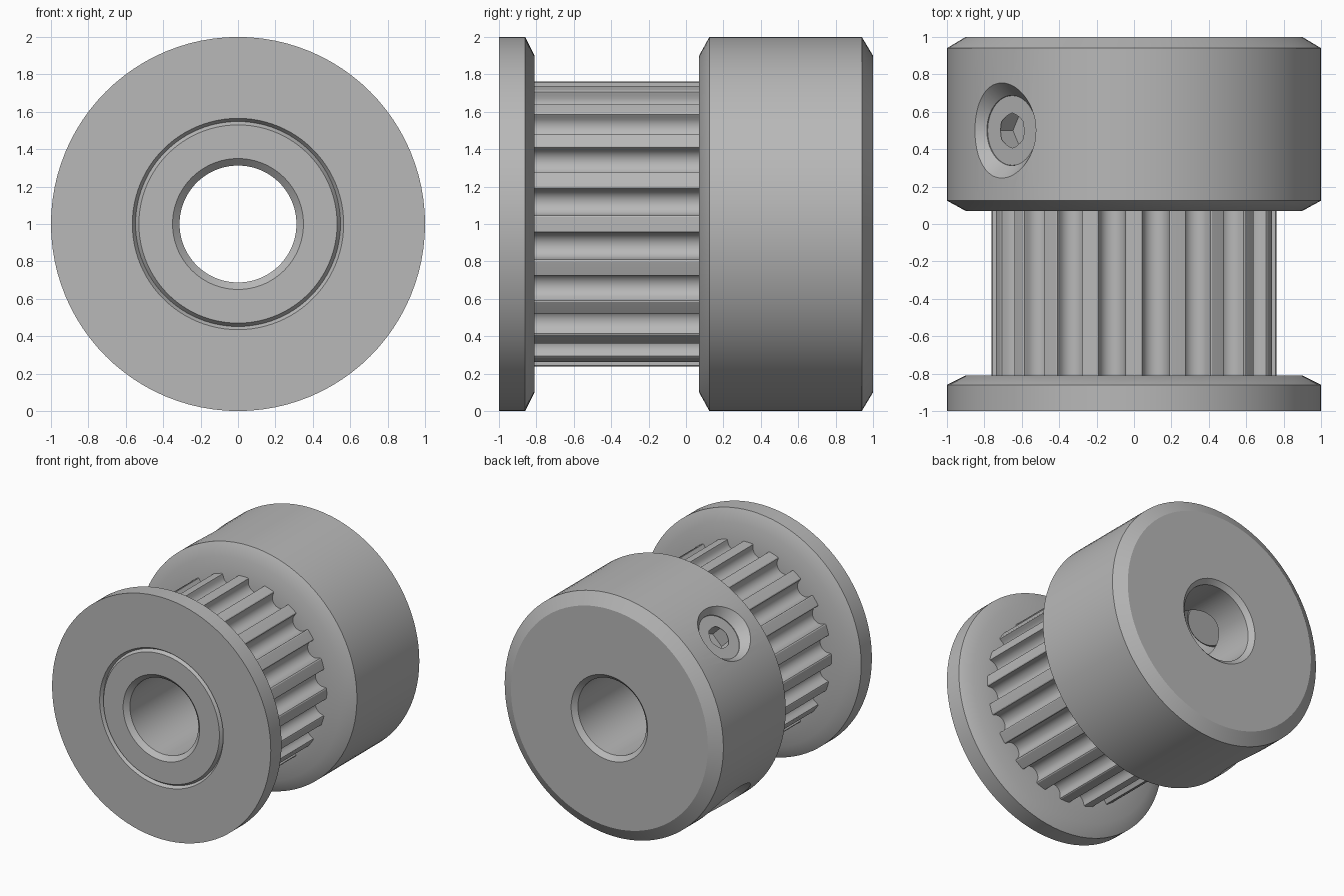
import bpy, bmesh
from math import sin, cos, pi, radians, hypot, atan2

if "Cube" in bpy.data.objects:
    bpy.data.objects.remove(bpy.data.objects["Cube"])

metal = bpy.data.materials.new("grey_metal")
metal.use_nodes = True
GREY = (0.48, 0.48, 0.48, 1)
metal.diffuse_color = GREY
metal.node_tree.nodes["Principled BSDF"].inputs["Base Color"].default_value = GREY


def circle(r, h, n):
    return [(r * cos(2 * pi * i / n), r * sin(2 * pi * i / n), h) for i in range(n)]


def hexagon(r, h, n):
    # hexagon outline sampled with n points, one corner towards +y
    pts = []
    for x, y, z in circle(1, h, n):
        a = (atan2(y, x) + 2 * pi) % (pi / 3) - pi / 6
        k = r * cos(pi / 6) / cos(a - pi / 6 if a > 0 else a + pi / 6)
        # shift so that the corner lies on the y axis
        pts.append((x * k, y * k, z))
    return [(-y, x, z) for x, y, z in pts]


def loft(name, rings, location, rotation, cap=False, closed=False):
    bm = bmesh.new()
    loops = [[bm.verts.new(p) for p in ring] for ring in rings]
    n = len(loops[0])
    pairs = list(zip(loops, loops[1:]))
    if closed:
        pairs.append((loops[-1], loops[0]))
    for a, b in pairs:
        for i in range(n):
            j = (i + 1) % n
            bm.faces.new((a[i], a[j], b[j], b[i]))
    if cap:
        bm.faces.new(loops[0][::-1])
        bm.faces.new(loops[-1])
    if cap or closed:
        bmesh.ops.recalc_face_normals(bm, faces=bm.faces)
    mesh = bpy.data.meshes.new(name)
    bm.to_mesh(mesh)
    bm.free()
    mesh.materials.append(metal)
    obj = bpy.data.objects.new(name, mesh)
    obj.location, obj.rotation_euler = location, rotation
    bpy.context.collection.objects.link(obj)
    return obj


def activate(obj):
    bpy.ops.object.select_all(action='DESELECT')
    obj.select_set(True)
    bpy.context.view_layer.objects.active = obj


def smooth(obj):
    activate(obj)
    bpy.ops.object.shade_smooth_by_angle(angle=radians(30))


AXIS = dict(location=(0, 0, 1), rotation=(-pi / 2, 0, 0))
BORE = 0.3125

# Turned body: bore, grooved front face, flange, hidden core, hub (radius, depth)
profile = [(BORE, -0.965), (0.35, -1), (0.53, -1), (0.548, -0.975), (0.565, -1),
           (1, -1), (1, -0.86), (0.9, -0.81), (0.64, -0.81), (0.64, 0.07),
           (0.9, 0.07), (1, 0.125), (1, 0.94), (0.9, 1), (0.35, 1), (BORE, 0.965)]
body = loft("pulley_body", [circle(r, h, 96) for r, h in profile], closed=True, **AXIS)

# Toothed sleeve: round-bottomed grooves between narrow teeth
TEETH, TIP, CENTRE, ROUND = 20, 0.763, 0.738, 0.07
groove = [(CENTRE - ROUND * cos(a), ROUND * sin(a))
          for a in [radians(d) for d in range(-90, 91, 15)]]
lip = [(0.755, 0.073), (0.762, 0.082)]
groove = [(u, -t) for u, t in reversed(lip)] + groove + lip
outline = []
for k in range(TEETH):
    mid = 2 * pi * (k + 0.5) / TEETH
    for u, t in groove:
        a, r = mid + atan2(t, u), hypot(u, t)
        outline.append((min(r, TIP) * cos(a), min(r, TIP) * sin(a)))
    land = mid + pi / TEETH
    outline.append((TIP * cos(land), TIP * sin(land)))
sleeve = loft("toothed_sleeve", [[(x, y, h) for x, y in outline] for h in (-0.811, 0.071)], **AXIS)
smooth(sleeve)

# Two set screws on the hub, each in a countersunk hole through to the bore
SCREW = 0.1875
for label, angle in (("upper", -45), ("lower", -135)):
    place = dict(location=(0, 0.5, 1), rotation=(0, radians(angle), 0))
    hole = [(SCREW, 0.2), (SCREW, 0.925), (0.345, 1.1)]
    cutter = loft("hole_cutter", [circle(r, h, 48) for r, h in hole], cap=True, **place)
    cutter.hide_render = True
    cut = body.modifiers.new("screw_hole", 'BOOLEAN')
    cut.operation, cut.solver, cut.object = 'DIFFERENCE', 'EXACT', cutter
    activate(body)
    bpy.ops.object.modifier_apply(modifier=cut.name)
    bpy.data.objects.remove(cutter)

    rings = [circle(SCREW - 0.02, 0.42, 48), circle(SCREW - 0.001, 0.44, 48),
             circle(SCREW - 0.001, 0.92, 48),
             hexagon(0.115, 0.92, 48), hexagon(0.115, 0.8, 48)]
    smooth(loft(label + "_set_screw", rings, cap=True, **place))
smooth(body)
